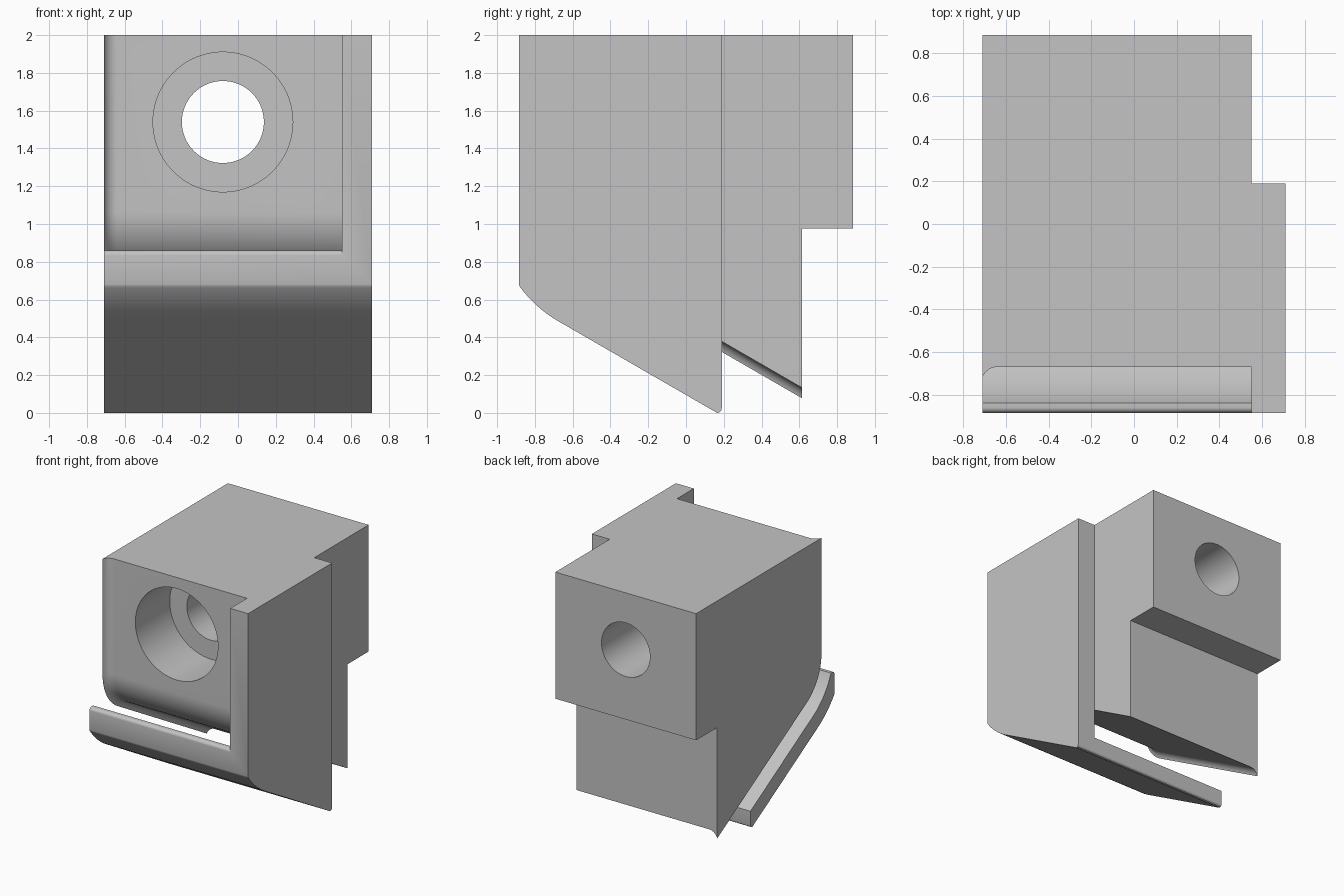
import bpy, bmesh
from math import sin, cos, radians, sqrt, pi

if "Cube" in bpy.data.objects:
    bpy.data.objects.remove(bpy.data.objects["Cube"], do_unlink=True)

grey = bpy.data.materials.new("plain grey")
grey.use_nodes = True
colour = (0.55, 0.55, 0.55, 1)
grey.diffuse_color = colour
grey.node_tree.nodes["Principled BSDF"].inputs["Base Color"].default_value = colour

LEFT, RIGHT, INNER = -0.71, 0.71, 0.55
FRONT, BACK, TOP = -0.885, 0.885, 2.0
FLANGE_BACK = 0.19
BEND_Y, BEND_Z = -0.34, 1.065      # shared centre of all the lower bends
SLOPE = radians(30)


def bend(radius, start=0.0, steps=20):
    """Arc from the front down to where it meets the sloping underside."""
    angles = [start + (pi / 3 - start) * i / steps for i in range(steps + 1)]
    return [(BEND_Y - radius * cos(a), BEND_Z - radius * sin(a)) for a in angles]


def slope_z(radius, y):
    """Height at y of the slope tangent to a bend of the given radius."""
    py, pz = bend(radius)[-1]
    return pz - (y - py) * sin(SLOPE) / cos(SLOPE)


def loft(name, sections):
    """Solid through matching side profiles given as (x, [(y, z), ...])."""
    bm = bmesh.new()
    rings = [[bm.verts.new((x, y, z)) for y, z in pts] for x, pts in sections]
    for a, b in zip(rings, rings[1:]):
        for i in range(len(a)):
            j = (i + 1) % len(a)
            bm.faces.new((a[i], a[j], b[j], b[i]))
    bm.faces.new(rings[0])
    bm.faces.new(rings[-1])
    bmesh.ops.recalc_face_normals(bm, faces=bm.faces)
    return add_object(name, bm)


def add_object(name, bm):
    mesh = bpy.data.meshes.new(name)
    bm.to_mesh(mesh)
    bm.free()
    mesh.materials.append(grey)
    obj = bpy.data.objects.new(name, mesh)
    bpy.context.collection.objects.link(obj)
    return obj


def bore(name, radius, y0, y1):
    """Cylinder along y used to cut the stepped hole."""
    ring = [2 * pi * i / 96 for i in range(96)]
    bm = bmesh.new()
    base = bm.faces.new([bm.verts.new((-0.08 + radius * cos(a), y0,
                                       1.54 + radius * sin(a))) for a in ring])
    out = bmesh.ops.extrude_face_region(bm, geom=[base])
    for v in out["geom"]:
        if isinstance(v, bmesh.types.BMVert):
            v.co.y = y1
    bmesh.ops.recalc_face_normals(bm, faces=bm.faces)
    obj = add_object(name, bm)
    obj.hide_render = True
    return obj


def combine(target, other, operation):
    mod = target.modifiers.new(other.name, "BOOLEAN")
    mod.operation, mod.solver, mod.object = operation, "EXACT", other
    bpy.context.view_layer.objects.active = target
    bpy.ops.object.modifier_apply(modifier=mod.name)
    bpy.data.objects.remove(other, do_unlink=True)


# Main block: stepped back, bent underside, flaring out at one side edge
def block_profile(flare):
    r = 0.33 + flare
    return ([(BACK, TOP), (BEND_Y - r, TOP)] + bend(r)
            + [(0.615, slope_z(r, 0.615)), (0.615, 0.975), (BACK, 0.975)])


FLARE_R, FLARE_W, STEPS = 0.075, 0.07, 10
stations = []
for i in range(STEPS + 1):
    t = FLARE_W * cos(pi / 2 * i / STEPS)
    stations.append((LEFT + FLARE_W - t,
                     block_profile(FLARE_R - sqrt(FLARE_R ** 2 - t ** 2))))
stations.append((INNER, block_profile(0)))
body = loft("main_block", stations)

# Outer bend and rounded tip, shared by the flange and the lower plate
outer = ([(FRONT, 0.68)] + bend(0.67, radians(36))
         + [(0.155, slope_z(0.67, 0.155)), (0.165, 0), (0.178, 0.003),
            (0.187, 0.013), (FLANGE_BACK, 0.03)])

# Side flange
flange = loft("side_flange", [(x, [(FLANGE_BACK, TOP), (FRONT, TOP)] + outer)
                              for x in (INNER, RIGHT)])

# Lower plate with an upturned front lip, separated from the block by a slot
inner = bend(0.54, radians(22.3))[::-1]
lip = [(FRONT + 0.025 * (1 - sin(a)), 0.835 + 0.025 * cos(a))
       for a in [pi / 2 * i / 6 for i in range(7)]]
plate = loft("lower_plate", [(x, outer + [(FLANGE_BACK, slope_z(0.54, FLANGE_BACK))]
                              + inner + lip) for x in (LEFT, INNER)])

# Stepped round hole through the block
combine(body, bore("wide_bore", 0.37, -0.9, -0.23), "DIFFERENCE")
combine(body, bore("narrow_bore", 0.217, -0.4, 1.0), "DIFFERENCE")

# Join everything into one solid
combine(flange, plate, "UNION")
combine(body, flange, "UNION")

bpy.ops.object.select_all(action="DESELECT")
body.select_set(True)
bpy.context.view_layer.objects.active = body
bpy.ops.object.shade_smooth_by_angle(angle=radians(25))
